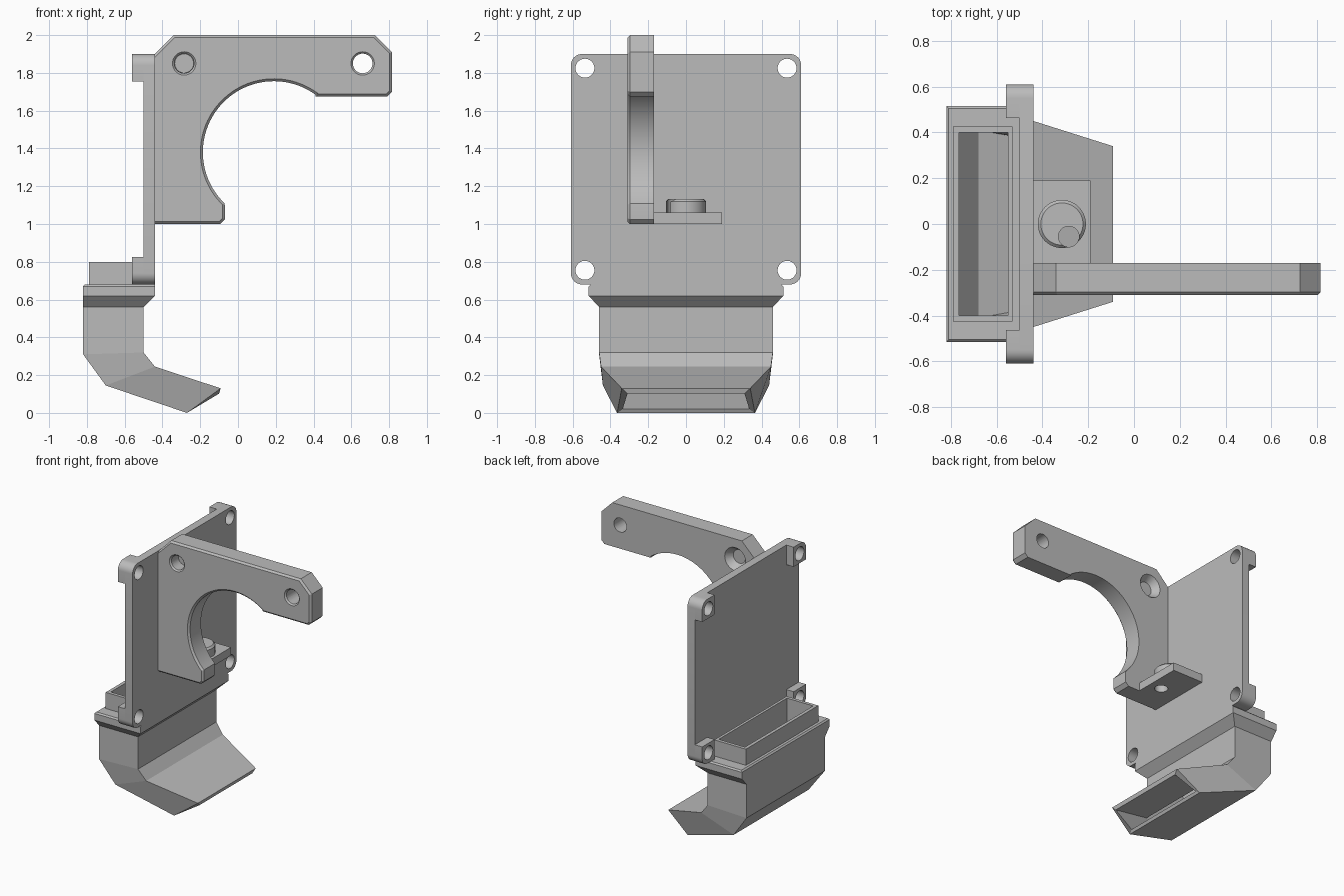
import bpy, bmesh, math
from mathutils import Vector

cube = bpy.data.objects.get("Cube")
if cube:
    bpy.data.objects.remove(cube, do_unlink=True)

grey = bpy.data.materials.new("plain grey")
grey.use_nodes = True
COLOUR = (0.5, 0.5, 0.5, 1)
grey.diffuse_color = COLOUR
grey.node_tree.nodes["Principled BSDF"].inputs["Base Color"].default_value = COLOUR


def finish(name, bm):
    bmesh.ops.recalc_face_normals(bm, faces=bm.faces)
    mesh = bpy.data.meshes.new(name)
    bm.to_mesh(mesh)
    bm.free()
    mesh.materials.append(grey)
    obj = bpy.data.objects.new(name, mesh)
    bpy.context.collection.objects.link(obj)
    return obj


def loft(name, rings, loop=False, chamfer=0):
    """Skin matching rings of points; loop joins last to first, else ends are capped."""
    bm = bmesh.new()
    rows = [[bm.verts.new(p) for p in ring] for ring in rings]
    n = len(rows[0])
    pairs = list(zip(rows, rows[1:])) + ([(rows[-1], rows[0])] if loop else [])
    for a, b in pairs:
        for i in range(n):
            j = (i + 1) % n
            bm.faces.new((a[i], a[j], b[j], b[i]))
    if not loop:
        bm.faces.new(rows[0])
        cap = bm.faces.new(rows[-1])
        if chamfer:
            bmesh.ops.recalc_face_normals(bm, faces=bm.faces)
            push = cap.normal.copy() * chamfer
            bmesh.ops.inset_region(bm, faces=[cap], thickness=chamfer, use_even_offset=True)
            bmesh.ops.translate(bm, verts=cap.verts, vec=push)
    return finish(name, bm)


def cone(name, start, end, r1, r2):
    """Round bar or cone between two points."""
    start, end = Vector(start), Vector(end)
    axis = end - start
    bm = bmesh.new()
    bmesh.ops.create_cone(bm, cap_ends=True, segments=48, radius1=r1, radius2=r2, depth=axis.length)
    bmesh.ops.rotate(bm, verts=bm.verts, matrix=Vector((0, 0, 1)).rotation_difference(axis).to_matrix())
    bmesh.ops.translate(bm, verts=bm.verts, vec=(start + end) / 2)
    return finish(name, bm)


def boolean(obj, tools, operation="DIFFERENCE"):
    bpy.context.view_layer.objects.active = obj
    for tool in tools:
        mod = obj.modifiers.new("bool", "BOOLEAN")
        mod.operation, mod.solver, mod.object = operation, "EXACT", tool
        bpy.ops.object.modifier_apply(modifier=mod.name)
        bpy.data.objects.remove(tool, do_unlink=True)


def smooth(obj):
    bpy.ops.object.select_all(action="DESELECT")
    obj.select_set(True)
    bpy.context.view_layer.objects.active = obj
    bpy.ops.object.shade_smooth_by_angle(angle=math.radians(25))


def rounded_plate(name, x0, x1, cy, cz, half, radius, corners):
    """Square plate facing x; only the listed (y, z) corners are rounded."""
    outline = []
    for k, (sy, sz) in enumerate([(1, 1), (-1, 1), (-1, -1), (1, -1)]):
        if (sy, sz) not in corners:
            outline.append((cy + sy * half, cz + sz * half))
            continue
        for i in range(9):
            a = (k + i / 8) * math.pi / 2
            outline.append((cy + sy * (half - radius) + radius * math.cos(a),
                            cz + sz * (half - radius) + radius * math.sin(a)))
    return loft(name, [[(x, y, z) for y, z in outline] for x in (x0, x1)])


# Mounting plate with four drilled corner pads behind it
MID, HALF, PAD = 1.29, 0.61, 0.073
corners = [(1, 1), (-1, 1), (-1, -1), (1, -1)]
plate = rounded_plate("mounting_plate", -0.5, -0.44, 0, MID, HALF, 0.06, corners)


def drill(sy, sz):
    y, z = sy * 0.535, MID + sz * 0.535
    return cone("drill", (-0.7, y, z), (-0.3, y, z), 0.05, 0.05)


boolean(plate, [drill(*c) for c in corners])
smooth(plate)
for sy, sz in corners:
    label = ("upper" if sz > 0 else "lower") + ("_back" if sy > 0 else "_front")
    pad = rounded_plate(label + "_corner_pad", -0.56, -0.5, sy * (HALF - PAD),
                        MID + sz * (HALF - PAD), PAD, 0.06, [(sy, sz)])
    boolean(pad, [drill(sy, sz)])
    smooth(pad)

# Hooked arm: a flat bracket with a round cut-out and chamfered front edge
CX, CZ, R = 0.19, 1.38, 0.376
a0, a1 = math.radians(54), math.radians(226)
arc = [(CX + R * math.cos(a0 + (a1 - a0) * i / 48), CZ + R * math.sin(a0 + (a1 - a0) * i / 48))
       for i in range(49)]
profile = [(-0.465, 1.0), (-0.465, 1.875), (-0.34, 2.0), (0.725, 2.0), (0.815, 1.91),
           (0.815, 1.7), (0.79, 1.675), (0.41, 1.675)] + arc + [(-0.07, 1.1), (-0.07, 1.025), (-0.095, 1.0)]
arm = loft("hooked_arm", [[(x, y, z) for x, z in profile] for y in (-0.17, -0.297)], chamfer=0.013)
cutters = []
for x in (-0.285, 0.66):
    cutters.append(cone("drill", (x, -0.5, 1.85), (x, 0, 1.85), 0.052, 0.052))
    cutters.append(cone("front_sink", (x, -0.322, 1.85), (x, -0.298, 1.85), 0.074, 0.05))
cutters.append(cone("back_sink", (-0.285, -0.15, 1.85), (-0.285, -0.22, 1.85), 0.1, 0.05))
boolean(arm, cutters)
smooth(arm)

# Side tab with a round stud and an off-centre hole
tab = loft("side_tab", [[(x, y, z) for x, y in ((-0.45, -0.18), (-0.19, -0.18), (-0.19, 0.19), (-0.45, 0.19))]
                        for z in (1.0, 1.06)])
stud = cone("stud", (-0.315, 0, 1.05), (-0.315, 0, 1.12), 0.105, 0.105)
stud_top = cone("stud_top", (-0.315, 0, 1.12), (-0.315, 0, 1.133), 0.105, 0.092)
for part in (tab, stud, stud_top):
    boolean(part, [cone("drill", (-0.285, -0.055, 0.9), (-0.285, -0.055, 1.3), 0.045, 0.045)])
    smooth(part)


# Hollow air duct: socket, collar, body and angled nozzle, then back up the inside
def section(xo, zo, wo, xi, zi, wi):
    """Rectangular ring from outer-bend edge (xo, zo) to inner-bend edge (xi, zi)."""
    return [(xo, -wo, zo), (xi, -wi, zi), (xi, wi, zi), (xo, wo, zo)]


def level(x0, x1, w, z):
    return section(x0, z, w, x1, z, w)


duct = loft("air_duct", [
    level(-0.79, -0.53, 0.425, 0.8),
    level(-0.79, -0.53, 0.425, 0.68),
    level(-0.81, -0.44, 0.505, 0.68),
    level(-0.82, -0.44, 0.515, 0.67),
    level(-0.82, -0.44, 0.515, 0.62),
    level(-0.82, -0.5, 0.46, 0.56),
    section(-0.82, 0.31, 0.46, -0.5, 0.32, 0.46),
    section(-0.7, 0.145, 0.44, -0.44, 0.245, 0.45),
    section(-0.27, 0, 0.365, -0.092, 0.13, 0.34),
    section(-0.26, 0.02, 0.335, -0.1, 0.102, 0.31),
    section(-0.68, 0.175, 0.41, -0.455, 0.215, 0.41),
    section(-0.785, 0.32, 0.42, -0.53, 0.31, 0.42),
    level(-0.765, -0.55, 0.4, 0.56),
    level(-0.765, -0.55, 0.4, 0.8),
], loop=True)
